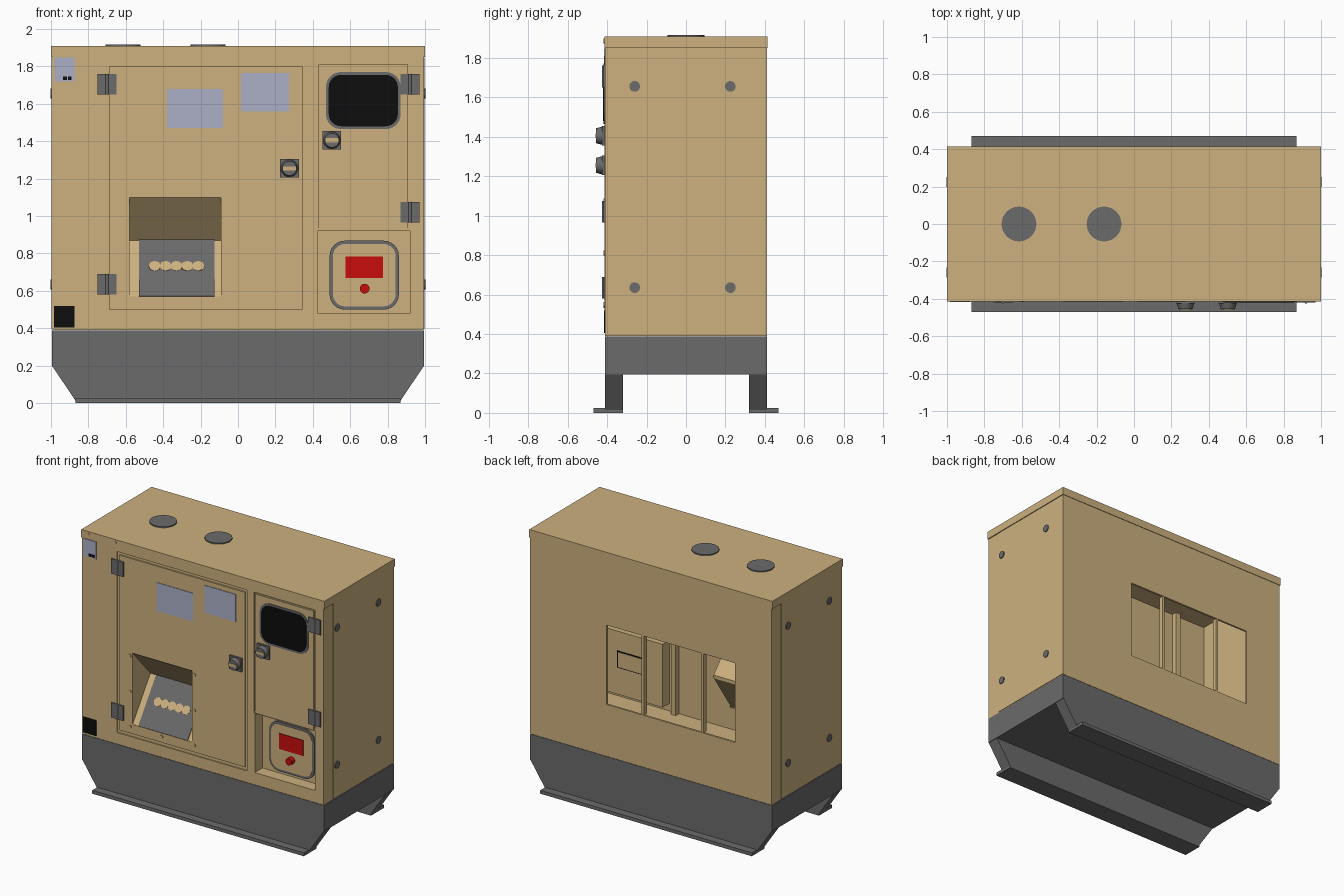
import bpy, bmesh, math
from mathutils import Matrix, Vector

cube = bpy.data.objects.get("Cube")
if cube:
    bpy.data.objects.remove(cube, do_unlink=True)


def material(name, r, g, b):
    m = bpy.data.materials.new(name)
    m.use_nodes = True
    m.diffuse_color = (r, g, b, 1)
    m.node_tree.nodes["Principled BSDF"].inputs["Base Color"].default_value = (r, g, b, 1)
    return m


TAN = material("tan_paint", .61, .44, .212)
GREY = material("dark_grey", .145, .145, .145)
LILAC = material("pale_lilac", .413, .434, .565)
RED = material("red", .58, .004, .004)
BLACK = material("black", .004, .004, .004)


def finish(name, bm, mat, smooth=False):
    bmesh.ops.recalc_face_normals(bm, faces=bm.faces)
    me = bpy.data.meshes.new(name)
    bm.to_mesh(me)
    bm.free()
    me.materials.append(mat)
    ob = bpy.data.objects.new(name, me)
    bpy.context.collection.objects.link(ob)
    if smooth:
        bpy.ops.object.select_all(action="DESELECT")
        ob.select_set(True)
        bpy.context.view_layer.objects.active = ob
        bpy.ops.object.shade_smooth_by_angle(angle=math.radians(40))
    return ob


def box(name, x, y, z, mat):
    """Box from (low, high) ranges."""
    bm = bmesh.new()
    bmesh.ops.create_cube(bm, size=1)
    for v in bm.verts:
        v.co = [(a + b) / 2 + c * (b - a) for (a, b), c in zip((x, y, z), v.co)]
    return finish(name, bm, mat)


def disc(name, centre, r, depth, axis, mat, sides=24, r2=None):
    """Cylinder or cone growing from its centre along an axis."""
    bm = bmesh.new()
    bmesh.ops.create_cone(bm, cap_ends=True, segments=sides, radius1=r,
                          radius2=r if r2 is None else r2, depth=depth)
    d = Vector(axis).normalized()
    turn = Vector((0, 0, 1)).rotation_difference(d).to_matrix().to_4x4()
    bm.transform(Matrix.Translation(Vector(centre) + d * depth / 2) @ turn)
    return finish(name, bm, mat, sides > 8)


def extrude(name, points, direction, mat, smooth=False):
    """Prism made by sweeping a polygon along a vector."""
    bm = bmesh.new()
    face = bm.faces.new([bm.verts.new(p) for p in points])
    out = bmesh.ops.extrude_face_region(bm, geom=[face])
    bmesh.ops.translate(bm, vec=direction,
                        verts=[g for g in out["geom"] if isinstance(g, bmesh.types.BMVert)])
    return finish(name, bm, mat, smooth)


def rounded(name, x, z, r, y, depth, mat):
    """Rounded plate facing the front."""
    corners = [(x[1] - r, z[1] - r), (x[0] + r, z[1] - r), (x[0] + r, z[0] + r), (x[1] - r, z[0] + r)]
    pts = []
    for i, (cx, cz) in enumerate(corners):
        for k in range(7):
            a = math.pi / 2 * (i + k / 6)
            pts.append((cx + r * math.cos(a), y, cz + r * math.sin(a)))
    return extrude(name, pts, (0, -depth, 0), mat, True)


def carve(ob, *cutters):
    """Subtract the cutters, then discard them."""
    for c in cutters:
        c.hide_render = True
        mod = ob.modifiers.new("cut", "BOOLEAN")
        mod.operation, mod.solver, mod.object = "DIFFERENCE", "EXACT", c
    bpy.context.view_layer.update()
    me = bpy.data.meshes.new_from_object(ob.evaluated_get(bpy.context.evaluated_depsgraph_get()))
    ob.modifiers.clear()
    ob.data = me
    for c in cutters:
        bpy.data.objects.remove(c, do_unlink=True)


def cutter(x, y, z):
    return box("cutter", x, y, z, TAN)


F = -.41  # front surface
DUCT_X, DUCT_Z = (-.58, -.09), (.57, 1.10)
BAY_X, BAY_Z = (.425, .92), (.48, .92)

# Hollow enclosure with openings and shallow door recesses
shell = box("enclosure", (-.992, .992), (F, .41), (.39, 1.9), TAN)
carve(shell,
      cutter((-.97, .97), (-.39, .395), (.41, 1.88)),
      cutter((-.69, .365), (.3, .5), (.775, 1.365)),
      cutter(DUCT_X, (-.5, -.3), DUCT_Z),
      cutter(BAY_X, (-.5, -.3), BAY_Z),
      cutter((-.71, .36), (-.5, F + .008), (.475, 1.82)),
      cutter((.42, .92), (-.5, F + .008), (.921, 1.82)))
box("roof", (-1, 1), (-.414, .414), (1.85, 1.908), TAN)
for x in (-.615, -.16):
    disc("roof_cap", (x, 0, 1.905), .093, .011, (0, 0, 1), GREY, 32)

# Rear opening bars and frame
for x in (.07, -.42):
    box("rear_bar", (x - .01, x + .01), (.375, .408), (.775, 1.365), TAN)

# Side panels and their fasteners
for s in (1, -1):
    box("side_panel", sorted((s * .98, s * .996)), sorted((s * -.3, s * .408)), (.395, 1.848), TAN)
    for y in (-.26, .225):
        for z in (1.655, .635):
            disc("side_fastener", (s * .99, y, z), .027, .012, (s, 0, 0), GREY)

# Doors
door = box("main_door", (-.69, .345), (F - .002, F + .012), (.5, 1.8), TAN)
carve(door, cutter(DUCT_X, (-.5, -.3), DUCT_Z))
box("side_door", (.43, .91), (F - .002, F + .012), (.925, 1.81), TAN)
for x in (-.70, .35):
    box("door_post", (x - .02, x + .02), (-.392, -.35), (.41, 1.86), TAN)

# Hinges
for x, z in ((-.7, 1.705), (-.7, .635), (.92, 1.705), (.92, 1.02)):
    box("hinge", (x - .05, x + .05), (F - .01, F + .002), (z - .055, z + .055), GREY)
    disc("hinge_pin", (x, F - .007, z - .055), .009, .11, (0, 0, 1), GREY, 12)

# Latches
for x, z in ((.275, 1.255), (.502, 1.405)):
    box("latch_plate", (x - .05, x + .05), (F - .016, F), (z - .05, z + .05), GREY)
    disc("latch_knob", (x, F - .012, z), .047, .033, (0, -1, 0), GREY, 20, .038)
    box("latch_grip", (x - .035, x + .035), (F - .049, F - .04), (z - .011, z + .011), TAN)

# Window in the side door
rounded("window_rim", (.47, .87), (1.465, 1.77), .08, F, .008, GREY)
rounded("window_pane", (.485, .855), (1.48, 1.755), .066, F - .006, .005, BLACK)

# Recessed control bay
bay = box("control_bay", (.41, .935), (-.405, -.31), (.465, .935), TAN)
carve(bay, cutter(BAY_X, (-.5, -.32), BAY_Z))
rounded("control_rim", (.49, .86), (.5, .868), .08, -.32, .012, GREY)
rounded("control_panel", (.507, .843), (.517, .851), .066, -.33, .005, TAN)
box("control_display", (.575, .775), (-.341, -.334), (.67, .785), RED)
disc("stop_button", (.677, -.333, .612), .026, .04, (0, -1, 0), RED)
box("control_back_border", (.57, .78), (-.312, -.306), (.665, .79), BLACK)
box("control_back_cover", (.577, .773), (-.31, -.303), (.672, .783), TAN)

# Wedge-shaped duct behind the main door
APEX_Y, APEX_Z = -.2, .87
y0 = F + .001
wide = (DUCT_X[1] - DUCT_X[0], 0, 0)
for name, z, t in (("duct_ceiling", DUCT_Z[1], .012), ("duct_floor", DUCT_Z[0], -.012)):
    extrude(name, [(DUCT_X[0], y0, z), (DUCT_X[0], APEX_Y, APEX_Z),
                   (DUCT_X[0], APEX_Y, APEX_Z + t), (DUCT_X[0], y0, z + t)], wide, TAN)
for x in (DUCT_X[0] - .008, DUCT_X[1]):
    extrude("duct_side", [(x, y0, DUCT_Z[0]), (x, APEX_Y, APEX_Z), (x, y0, DUCT_Z[1])],
            (.008, 0, 0), TAN)
slope = Vector((0, APEX_Y - F, APEX_Z - DUCT_Z[0]))
normal = Vector((0, -slope.z, slope.y)).normalized()
start = Vector((-.53, F, DUCT_Z[0]))
extrude("duct_plate", [start, start + slope, start + slope + normal * .006, start + normal * .006],
        (.405, 0, 0), GREY)
for i in range(5):
    c = Vector((-.445 + i * .058, F, DUCT_Z[0])) + slope * .53 + normal * .004
    disc("duct_hole", c, .033, .004, normal, TAN, 8)

# Screws around the duct and near the roof
for x, z in [(x, z) for x in (-.6, -.07) for z in (.55, .81, 1.075)] + [(-.34, .543)]:
    disc("duct_screw", (x, F, z), .012, .008, (0, -1, 0), TAN, 12)
for x in (-.945, -.722):
    disc("front_bolt", (x, F, 1.885), .012, .008, (0, -1, 0), TAN, 12)

# Blank plates on the front
for name, x, z, mat in (("large_label", (-.38, -.08), (1.47, 1.68), LILAC),
                        ("small_label", (.015, .272), (1.56, 1.765), LILAC),
                        ("corner_label", (-.98, -.875), (1.72, 1.848), LILAC),
                        ("corner_plate", (-.985, -.875), (.405, .52), BLACK)):
    box(name, x, (F - .006, F + .001), z, mat)
for x, z in ((-.925, 1.737), (-.9, 1.737)):
    box("label_mark", (x - .01, x + .01), (F - .008, F), (z - .01, z + .01), BLACK)

# Base tray, tapered rails and feet
box("base_tray", (-.995, .995), (F, .41), (.195, .388), GREY)
for s in (1, -1):
    extrude("base_rail", [(-.995, s * .41, .2), (-.86, s * .41, 0), (.86, s * .41, 0), (.995, s * .41, .2)],
            (0, -s * .09, 0), GREY)
    box("base_foot", (-.87, .87), sorted((s * .32, s * .47)), (0, .025), GREY)
